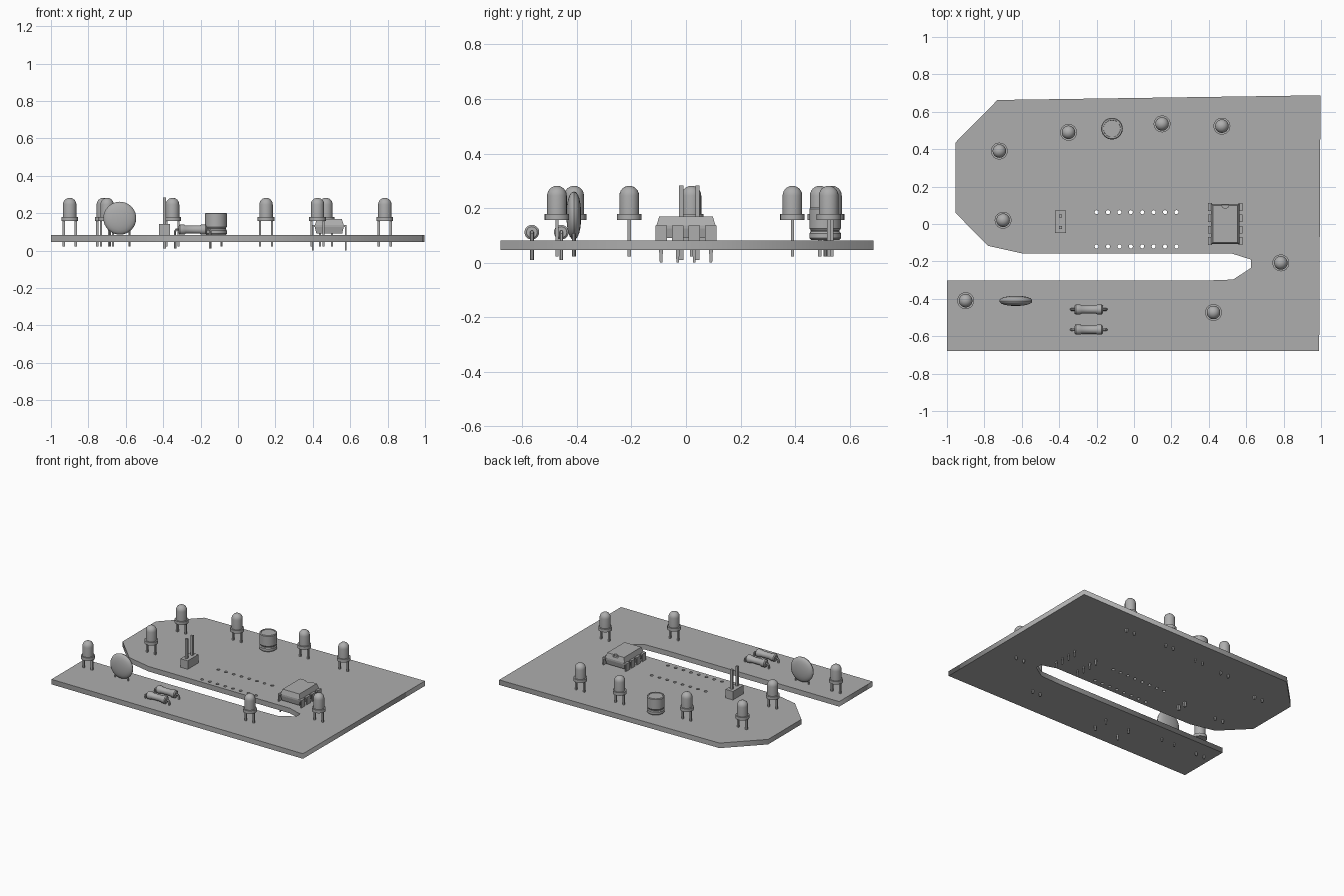
import bpy, bmesh
from math import sin, cos, pi, radians
from mathutils import Matrix, Vector

cube = bpy.data.objects.get("Cube")
if cube:
    bpy.data.objects.remove(cube, do_unlink=True)

GREY = (0.42, 0.42, 0.42, 1.0)
mat = bpy.data.materials.new("plain grey")
mat.use_nodes = True
mat.diffuse_color = GREY
mat.node_tree.nodes["Principled BSDF"].inputs["Base Color"].default_value = GREY

BOTTOM, TOP = 0.046, 0.082


def finish(name, mesh, loc=(0, 0, 0), smooth=False):
    obj = bpy.data.objects.new(name, mesh)
    bpy.context.collection.objects.link(obj)
    obj.location = loc
    mesh.materials.clear()
    mesh.materials.append(mat)
    if smooth:
        bpy.ops.object.select_all(action="DESELECT")
        obj.select_set(True)
        bpy.context.view_layer.objects.active = obj
        bpy.ops.object.shade_smooth_by_angle(angle=radians(35))
    return obj


def from_bmesh(name, bm, loc=(0, 0, 0), smooth=False):
    bmesh.ops.recalc_face_normals(bm, faces=bm.faces)
    mesh = bpy.data.meshes.new(name)
    bm.to_mesh(mesh)
    bm.free()
    return finish(name, mesh, loc, smooth)


def add_box(bm, lo, hi):
    lo, hi = Vector(lo), Vector(hi)
    m = Matrix.Translation((lo + hi) / 2) @ Matrix.Diagonal((*(hi - lo), 1))
    return bmesh.ops.create_cube(bm, size=1, matrix=m)["verts"]


def add_lathe(bm, profile, segments=24, matrix=Matrix()):
    """Revolve (radius, height) pairs around z; the ends lie on the axis."""
    verts = [bm.verts.new((r, 0, z)) for r, z in profile]
    edges = [bm.edges.new(pair) for pair in zip(verts, verts[1:])]
    before = set(bm.verts) - set(verts)
    bmesh.ops.spin(bm, geom=verts + edges, cent=(0, 0, 0), axis=(0, 0, 1),
                   angle=2 * pi, steps=segments)
    new = [v for v in bm.verts if v not in before]
    bmesh.ops.remove_doubles(bm, verts=new, dist=1e-5)
    new = [v for v in bm.verts if v not in before]
    bmesh.ops.transform(bm, matrix=matrix, verts=new)


def add_rod(bm, x, y, z0, z1, r):
    add_lathe(bm, [(0, z0), (r, z0), (r, z1), (0, z1)], 8, Matrix.Translation((x, y, 0)))


def curve_mesh(name, curve):
    tmp = bpy.data.objects.new(name, curve)
    bpy.context.collection.objects.link(tmp)
    dg = bpy.context.evaluated_depsgraph_get()
    mesh = bpy.data.meshes.new_from_object(tmp.evaluated_get(dg))
    bpy.data.objects.remove(tmp, do_unlink=True)
    return mesh


def add_spline(curve, points, closed):
    s = curve.splines.new("POLY")
    s.points.add(len(points) - 1)
    for p, co in zip(s.points, points):
        p.co = (*co, 0, 1) if len(co) == 2 else (*co, 1)
    s.use_cyclic_u = closed


# Board: slotted outline with two rows of drilled holes
outline = [(-0.955, 0.435), (-0.73, 0.663), (0.997, 0.688), (0.99, -0.68),
           (-1, -0.68), (-1, -0.303), (0.36, -0.303), (0.53, -0.297),
           (0.625, -0.235), (0.625, -0.19), (0.52, -0.157), (-0.6, -0.157),
           (-0.78, -0.117), (-0.955, 0.06)]
board = bpy.data.curves.new("board", "CURVE")
board.dimensions = "2D"
board.fill_mode = "BOTH"
board.extrude = (TOP - BOTTOM) / 2
add_spline(board, outline, True)
for row in (0.063, -0.12):
    for i in range(8):
        cx = -0.2 + i * 0.061
        add_spline(board, [(cx + 0.011 * cos(k * pi / 6), row + 0.011 * sin(k * pi / 6))
                           for k in range(12)], True)
finish("board", curve_mesh("board", board), (0, 0, (TOP + BOTTOM) / 2))

# Round-topped lamps on two legs
lamp_profile = [(0, 0.157), (0.045, 0.157), (0.045, 0.179), (0.036, 0.179)]
lamp_profile += [(0.036 * cos(k * pi / 12), 0.246 + 0.036 * sin(k * pi / 12)) for k in range(6)]
lamp_profile.append((0, 0.282))
lamps = [(-0.72, 0.39), (-0.35, 0.49), (0.15, 0.535), (0.47, 0.523),
         (-0.70, 0.02), (0.785, -0.208), (-0.90, -0.41), (0.425, -0.473)]
for i, (x, y) in enumerate(lamps):
    bm = bmesh.new()
    add_lathe(bm, lamp_profile)
    for side in (-0.032, 0.032):
        add_box(bm, (side - 0.006, -0.006, 0.022), (side + 0.006, 0.006, 0.16))
    from_bmesh(f"lamp_{i + 1}", bm, (x, y, 0), True)

# Can capacitor with a crimped groove and recessed top
bm = bmesh.new()
add_lathe(bm, [(0, 0.084), (0.052, 0.084), (0.058, 0.09), (0.058, 0.108), (0.053, 0.114),
               (0.053, 0.119), (0.058, 0.126), (0.058, 0.197), (0.054, 0.202),
               (0.046, 0.202), (0.045, 0.199), (0, 0.199)], 32)
for side in (-0.03, 0.03):
    add_rod(bm, side, 0, 0.022, 0.09, 0.006)
from_bmesh("can_capacitor", bm, (-0.118, 0.51, 0), True)

# Disc capacitor: a lens standing on edge
bm = bmesh.new()
lens = [(0, -0.027)] + [(0.088 * sin(t * pi / 12), -0.027 * (1 - (t / 6) ** 2))
                        for t in range(1, 7)]
lens += [(r, -z) for r, z in reversed(lens[:-1])]
add_lathe(bm, lens, 32, Matrix.Translation((0, 0, 0.173)) @ Matrix.Rotation(pi / 2, 4, "X"))
for side in (-0.052, 0.052):
    add_rod(bm, side, 0, 0.022, 0.14, 0.006)
from_bmesh("disc_capacitor", bm, (-0.632, -0.411, 0), True)

# Resistors: waisted bodies with bent wire leads
half = [(0, 0.075), (0.02, 0.075), (0.027, 0.069), (0.027, 0.046), (0.022, 0.038)]
body = half + [(r, -z) for r, z in reversed(half)]
for i, y in enumerate((-0.457, -0.565)):
    bm = bmesh.new()
    add_lathe(bm, body, 20, Matrix.Rotation(pi / 2, 4, "Y"))
    from_bmesh(f"resistor_{i + 1}", bm, (-0.242, y, 0.112), True)
    wire = bpy.data.curves.new("lead", "CURVE")
    wire.dimensions = "3D"
    wire.bevel_depth = 0.007
    wire.bevel_resolution = 1
    wire.use_fill_caps = True
    for s in (-1, 1):
        add_spline(wire, [(s * 0.07, 0, 0.112), (s * 0.088, 0, 0.112), (s * 0.094, 0, 0.105),
                          (s * 0.094, 0, 0.01)], False)
    finish(f"resistor_leads_{i + 1}", curve_mesh("lead", wire), (-0.242, y, 0), True)

# Two-pin header
bm = bmesh.new()
for y in (-0.03, 0.03):
    add_box(bm, (-0.029, y - 0.03, TOP), (0.029, y + 0.03, 0.143))
    add_box(bm, (-0.008, y - 0.008, 0.01), (0.008, y + 0.008, 0.283))
from_bmesh("pin_header", bm, (-0.393, 0.012, 0))

# Chip body: drafted above and below the waist, with an end notch
CHIP = (0.488, 0, 0)
bm = bmesh.new()
rings = []
for hx, hy, z in ((0.069, 0.1, 0.09), (0.077, 0.108, 0.125), (0.077, 0.108, 0.137),
                  (0.066, 0.098, 0.17)):
    rings.append([bm.verts.new((sx * hx, sy * hy, z))
                  for sx, sy in ((-1, -1), (1, -1), (1, 1), (-1, 1))])
for a, b in zip(rings, rings[1:]):
    for k in range(4):
        bm.faces.new((a[k], a[(k + 1) % 4], b[(k + 1) % 4], b[k]))
bm.faces.new(rings[0][::-1])
bm.faces.new(rings[-1])
chip = from_bmesh("chip_body", bm, CHIP)
bm = bmesh.new()
add_rod(bm, 0, 0.103, 0.155, 0.2, 0.02)
cutter = from_bmesh("notch_cutter", bm, CHIP)
cutter.hide_render = True
notch = chip.modifiers.new("notch", "BOOLEAN")
notch.operation = "DIFFERENCE"
notch.object = cutter
bpy.context.view_layer.objects.active = chip
bpy.ops.object.modifier_apply(modifier="notch")
bpy.data.objects.remove(cutter, do_unlink=True)

# Chip legs: shoulder, wide upper blade and narrow tip
bm = bmesh.new()
for s in (-1, 1):
    for k in range(4):
        y = -0.0915 + k * 0.061

        def leg(x0, x1, w, z0, z1):
            xs = sorted((s * x0, s * x1))
            return add_box(bm, (xs[0], y - w, z0), (xs[1], y + w, z1))

        leg(0.07, 0.093, 0.021, 0.126, 0.136)
        leg(0.085, 0.093, 0.021, 0.082, 0.136)
        for v in leg(0.085, 0.093, 0.009, 0.0, 0.082):
            if v.co.z < 0.01:
                v.co.y = y + (v.co.y - y) * 0.5
from_bmesh("chip_legs", bm, CHIP)
